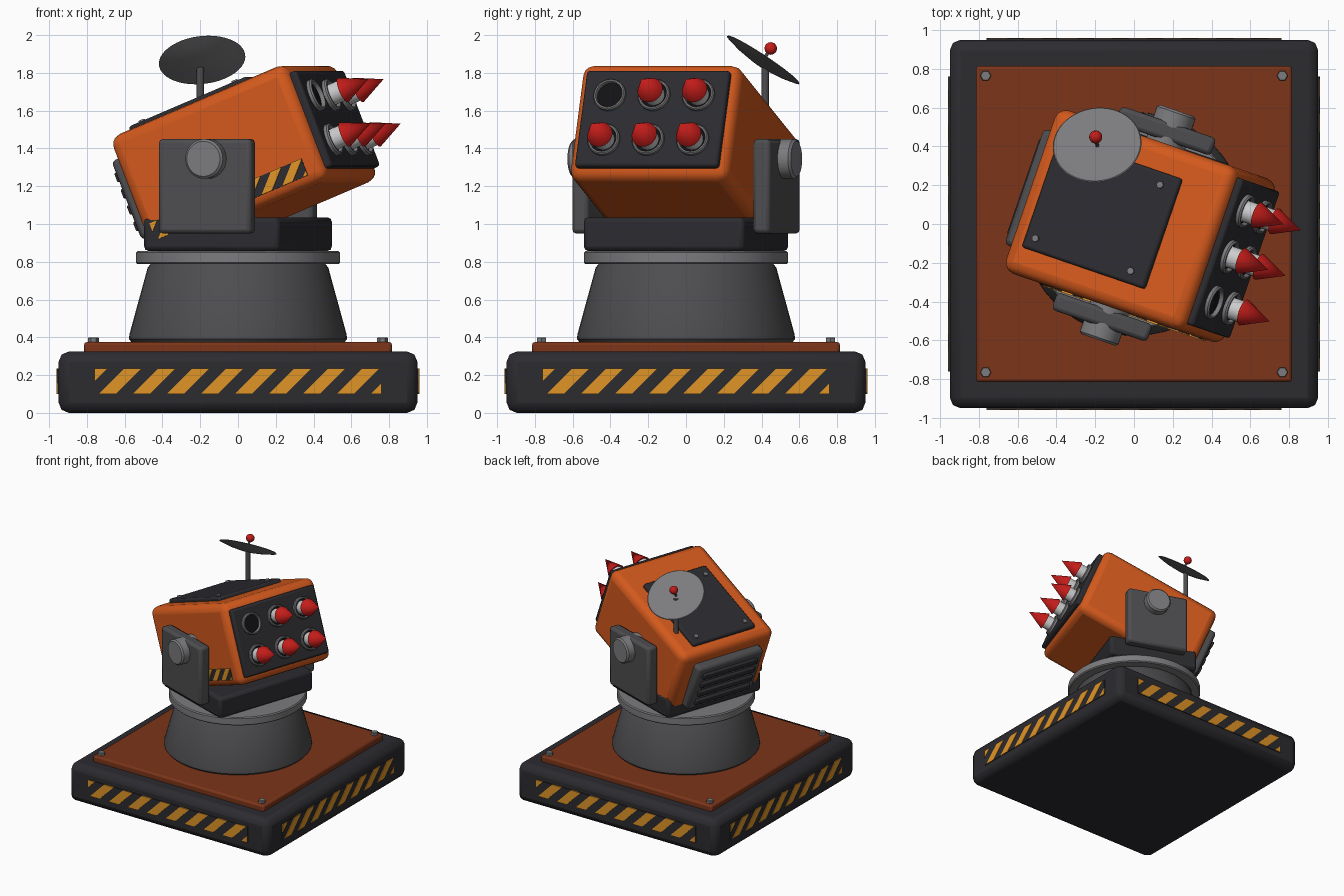
import bpy, bmesh
from math import radians, pi
from mathutils import Matrix, Vector

if "Cube" in bpy.data.objects:
    bpy.data.objects.remove(bpy.data.objects["Cube"])

def mat(name, r, g, b):
    m = bpy.data.materials.new(name)
    m.diffuse_color = (r, g, b, 1)
    m.use_nodes = True
    m.node_tree.nodes["Principled BSDF"].inputs["Base Color"].default_value = m.diffuse_color
    return m

ORANGE = mat("orange", .65, .1, .012)
RUST = mat("rust", .2, .035, .01)
DARK = mat("dark", .025, .025, .03)
BLACK = mat("black", .006, .006, .007)
STEEL = mat("steel", .075, .075, .08)
LIGHT = mat("light_steel", .2, .2, .21)
YELLOW = mat("yellow", .75, .3, .02)
RED = mat("red", .55, .012, .01)
WHITE = mat("white", .65, .65, .62)

I = Matrix.Identity(4)
T = Matrix.Translation
YAW = Matrix.Rotation(radians(-18.9), 4, 'Z')
POD = T((0, 0, 1.335)) @ YAW @ Matrix.Rotation(radians(-22), 4, 'Y')
ALONG_X = Matrix.Rotation(pi / 2, 4, 'Y')
ALONG_Y = Matrix.Rotation(-pi / 2, 4, 'X')

def finish(name, bm, m, material, bevel=0, segs=2):
    bmesh.ops.recalc_face_normals(bm, faces=bm.faces[:])
    me = bpy.data.meshes.new(name)
    bm.to_mesh(me)
    bm.free()
    ob = bpy.data.objects.new(name, me)
    bpy.context.collection.objects.link(ob)
    ob.matrix_world = m
    me.materials.append(material)
    if bevel:
        b = ob.modifiers.new("bevel", 'BEVEL')
        b.width, b.segments, b.limit_method = bevel, segs, 'ANGLE'
        b.angle_limit = radians(40)
    bpy.context.view_layer.objects.active = ob
    bpy.ops.object.select_all(action='DESELECT')
    ob.select_set(True)
    bpy.ops.object.shade_smooth_by_angle(angle=radians(35))
    return ob

def box(name, lo, hi, material, m=I, bevel=0, segs=2):
    bm = bmesh.new()
    bmesh.ops.create_cube(bm, size=1)
    lo, hi = Vector(lo), Vector(hi)
    bmesh.ops.scale(bm, vec=hi - lo, verts=bm.verts)
    bmesh.ops.translate(bm, vec=(lo + hi) / 2, verts=bm.verts)
    return finish(name, bm, m, material, bevel, segs)

def lathe(name, profile, material, m=I, n=40):
    """Revolve (radius, height) points about local z; a closed loop if the ends match."""
    bm = bmesh.new()
    vs = [bm.verts.new((r, 0, z)) for r, z in profile]
    es = [bm.edges.new(p) for p in zip(vs, vs[1:])]
    bmesh.ops.spin(bm, geom=vs + es, axis=(0, 0, 1), cent=(0, 0, 0),
                   angle=2 * pi, steps=n, use_duplicate=False)
    bmesh.ops.remove_doubles(bm, verts=bm.verts[:], dist=1e-4)
    return finish(name, bm, m, material)

def rod(name, r, z0, z1, material, m=I, n=32, c=0.0):
    return lathe(name, [(0, z0), (r - c, z0), (r, z0 + c), (r, z1 - c), (r - c, z1), (0, z1)]
                 if c else [(0, z0), (r, z0), (r, z1), (0, z1)], material, m, n)

def hazard(name, x0, x1, z0, z1, m, period, depth=.01):
    """Dark strip facing local -y at y=0, with slanted yellow stripes clipped to it."""
    box(name + "_backing", (x0, -depth * .6, z0), (x1, .02, z1), DARK, m)
    bm = bmesh.new()
    h = z1 - z0
    x = x0 - h - period * .13
    while x < x1:
        pts = [(x, z0), (x + period / 2, z0), (x + period / 2 + h, z1), (x + h, z1)]
        bm.faces.new([bm.verts.new((px, -depth, pz)) for px, pz in pts])
        x += period
    for cx, s in ((x0, -1), (x1, 1)):
        bmesh.ops.bisect_plane(bm, geom=bm.verts[:] + bm.edges[:] + bm.faces[:],
                               plane_co=(cx, 0, 0), plane_no=(s, 0, 0), clear_outer=True)
    ext = bmesh.ops.extrude_face_region(bm, geom=bm.faces[:], use_keep_orig=True)
    bmesh.ops.translate(bm, vec=(0, depth, 0),
                        verts=[g for g in ext['geom'] if isinstance(g, bmesh.types.BMVert)])
    finish(name + "_stripes", bm, m, YELLOW)

# Base slab, deck plate, corner bolts and hazard strips
box("base_slab", (-.95, -.95, 0), (.95, .95, .325), DARK, bevel=.055)
box("deck_plate", (-.815, -.815, .31), (.815, .815, .375), RUST, bevel=.015)
for i, (sx, sy) in enumerate([(-1, -1), (1, -1), (1, 1), (-1, 1)]):
    rod(f"deck_bolt_{i}", .029, .37, .4, LIGHT, T((sx * .765, sy * .765, 0)), n=6, c=.004)
    hazard(f"base_hazard_{i}", -.76, .76, .1, .235,
           Matrix.Rotation(i * pi / 2, 4, 'Z') @ T((0, -.95, 0)), .18)

# Pedestal and turntable ring
lathe("pedestal", [(0, .37), (.56, .37), (.577, .39), (.575, .415), (.478, .77), (.46, .79), (0, .79)],
      STEEL, n=48)
rod("turntable_ring", .54, .788, .857, LIGHT, n=48, c=.008)

# Yoke with arms and trunnion caps
box("yoke_base", (-.38, -.45, .857), (.38, .45, 1.035), DARK, YAW, .025)
for s, side in ((-1, "right"), (1, "left")):
    ys = sorted((s * .46, s * .555))
    box(f"yoke_arm_{side}", (-.26, ys[0], .95), (.26, ys[1], 1.45), STEEL, YAW, .022)
    cap = YAW @ T((.02, 0, 1.345)) @ ALONG_Y
    zs = sorted((s * .42, s * .625))
    rod(f"trunnion_cap_{side}", .105, zs[0], zs[1], LIGHT, cap, c=.012)

# Launcher pod with its side hazard strip
box("pod_body", (-.495, -.445, -.33), (.57, .445, .33), ORANGE, POD, .06, 3)
hazard("pod_hazard", -.44, .475, -.275, -.18, POD @ T((0, -.442, 0)), .125, .012)

# Roof hatch and bolts
box("roof_hatch", (-.41, -.3, .31), (.31, .3, .36), DARK, POD, .015)
for i, (x, y) in enumerate([(-.345, -.235), (.215, -.235), (.215, .235), (-.345, .235)]):
    rod(f"hatch_bolt_{i}", .018, .35, .372, LIGHT, POD @ T((x, y, 0)), n=12)

# Rear vent with slats
box("vent_frame", (-.565, -.315, -.225), (-.47, .315, .225), STEEL, POD, .025)
for i in range(4):
    z = -.14 + i * .093
    box(f"vent_slat_{i}", (-.588, -.26, z - .026), (-.55, .26, z + .026), DARK, POD, .008)

# Front plate, tubes and missiles (one tube is empty)
box("front_plate", (.55, -.4, -.273), (.605, .4, .273), DARK, POD, .015)
for row, u in enumerate((-.127, .127)):
    for col in range(3):
        m = POD @ T((0, (col - 1) * .2485, u)) @ ALONG_X
        tag = f"{row}_{col}"
        lathe(f"tube_ring_{tag}", [(.088, .59), (.088, .622), (.082, .63), (.074, .63),
                                   (.07, .622), (.07, .59), (.088, .59)], LIGHT, m, 32)
        rod(f"tube_bore_{tag}", .071, .59, .608, BLACK, m)
        if (row, col) != (1, 0):
            rod(f"missile_body_{tag}", .057, .5, .69, WHITE, m, 24)
            lathe(f"missile_nose_{tag}", [(0, .685), (.07, .685), (0, .838)], RED, m, 24)

# Radar mast, dish and feed
rod("dish_mast", .02, 1.5, 1.85, STEEL, T((-.2, .42, 0)), 16)
aim = Vector((-.1, .55, .83)).to_track_quat('Z', 'Y').to_matrix().to_4x4()
DISH = T((-.19, .408, 1.868)) @ aim
lathe("dish", [(0, -.035), (.07, -.032), (.16, -.018), (.23, 0), (.225, .004), (0, -.008)], LIGHT, DISH, 48)
rod("dish_feed", .009, -.02, .07, LIGHT, DISH, 10)
lathe("dish_feed_tip", [(0, .04), (.017, .045), (.03, .058), (.034, .074), (.03, .09), (.017, .103), (0, .108)],
      RED, DISH, 20)
